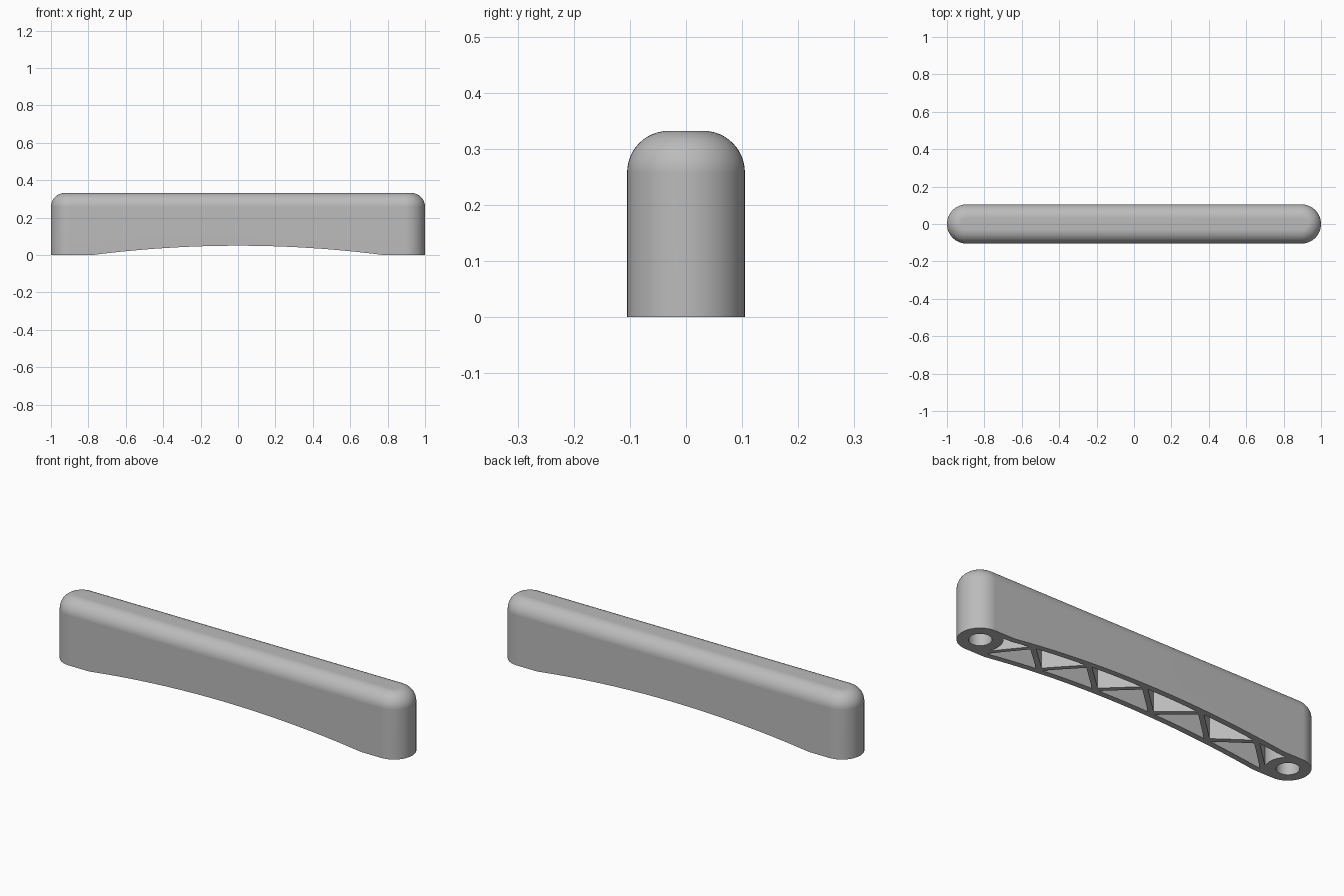
import bpy, bmesh, math

if "Cube" in bpy.data.objects:
    bpy.data.objects.remove(bpy.data.objects["Cube"])

R = 0.105            # radius of the rounded ends
END = 1 - R          # centre of each end and screw hole
HEIGHT = 0.332
FILLET = 0.074
WALL = 0.075         # inner face of the side walls
CEILING = 0.28
PITCH = 2 * END / 11  # spacing of the zigzag rib nodes
RIB = 0.025


def circle(cx, cy, r, n=32):
    return [(cx + r * math.cos(2 * math.pi * i / n),
             cy + r * math.sin(2 * math.pi * i / n)) for i in range(n)]


def stadium(r, n=24):
    pts = []
    for side, start in ((1, -math.pi / 2), (-1, math.pi / 2)):
        for i in range(n + 1):
            a = start + math.pi * i / n
            pts.append((side * END + r * math.cos(a), r * math.sin(a)))
    return pts


def loft(bm, rings):
    """Skin a stack of equal 3D rings and cap both ends."""
    loops = [[bm.verts.new(p) for p in ring] for ring in rings]
    for low, high in zip(loops, loops[1:]):
        for i in range(len(low)):
            j = (i + 1) % len(low)
            bm.faces.new((low[i], low[j], high[j], high[i]))
    bm.faces.new(loops[0][::-1])
    bm.faces.new(loops[-1])


def finish(name, bm):
    bmesh.ops.recalc_face_normals(bm, faces=bm.faces[:])
    mesh = bpy.data.meshes.new(name)
    bm.to_mesh(mesh)
    bm.free()
    obj = bpy.data.objects.new(name, mesh)
    bpy.context.collection.objects.link(obj)
    return obj


# Handle body: rounded bar with a filleted top edge
bm = bmesh.new()
levels = [(R, 0)]
for i in range(13):
    a = math.pi / 2 * i / 12
    levels.append((R - FILLET + FILLET * math.cos(a),
                   HEIGHT - FILLET + FILLET * math.sin(a)))
loft(bm, [[(x, y, z) for x, y in stadium(r)] for r, z in levels])
handle = finish("handle", bm)

# Cutter for the shallow arch underneath
SPAN, RISE = 0.78, 0.05
arch = [(SPAN, -0.1), (-SPAN, -0.1)]
for i in range(33):
    x = SPAN * (i / 16 - 1)
    arch.append((x, RISE * (1 - (x / SPAN) ** 2)))
bm = bmesh.new()
loft(bm, [[(x, y, z) for x, z in arch] for y in (-0.3, 0.3)])
arch_cutter = finish("arch_cutter", bm)

# Cutter for the triangular pockets, which leaves zigzag ribs
bm = bmesh.new()
inset = RIB / 2 * math.hypot(PITCH, 2 * WALL) / (2 * WALL)
half = PITCH - inset
outlines = []
for i in range(-4, 5):
    side = 1 if i % 2 == 0 else -1
    base, x = -side * WALL, i * PITCH
    tip = base + side * 2 * WALL * half / PITCH
    outlines.append([(x - half, base), (x + half, base), (x, tip)])

# End pockets beside the screw bosses, and the screw holes
for m in (-1, 1):
    curve = [(m * (END - math.sqrt(R * R - y * y)), y)
             for y in (WALL, 0.05, 0.025, 0, -0.025, -0.045)]
    outlines.append([(m * (4 * PITCH + inset), WALL)] + curve)
    outlines.append(circle(m * END, 0, 0.053))
for pts in outlines:
    loft(bm, [[(x, y, z) for x, y in pts] for z in (-0.1, CEILING)])
pocket_cutter = finish("pocket_cutter", bm)

# Carve the body, then drop the cutters
bpy.ops.object.select_all(action="DESELECT")
bpy.context.view_layer.objects.active = handle
handle.select_set(True)
for cutter in (arch_cutter, pocket_cutter):
    cutter.hide_render = True
    mod = handle.modifiers.new("carve", "BOOLEAN")
    mod.operation = "DIFFERENCE"
    mod.solver = "EXACT"
    mod.object = cutter
    bpy.ops.object.modifier_apply(modifier=mod.name)
    bpy.data.objects.remove(cutter)

# Grey finish with smooth rounding and crisp edges
grey = bpy.data.materials.new("grey")
grey.use_nodes = True
colour = (0.5, 0.5, 0.5, 1)
grey.diffuse_color = colour
grey.node_tree.nodes["Principled BSDF"].inputs["Base Color"].default_value = colour
handle.data.materials.clear()
handle.data.materials.append(grey)
for poly in handle.data.polygons:
    poly.material_index = 0
bpy.ops.object.shade_smooth_by_angle(angle=math.radians(30))
normals = handle.modifiers.new("even_shading", "WEIGHTED_NORMAL")
normals.keep_sharp = True
